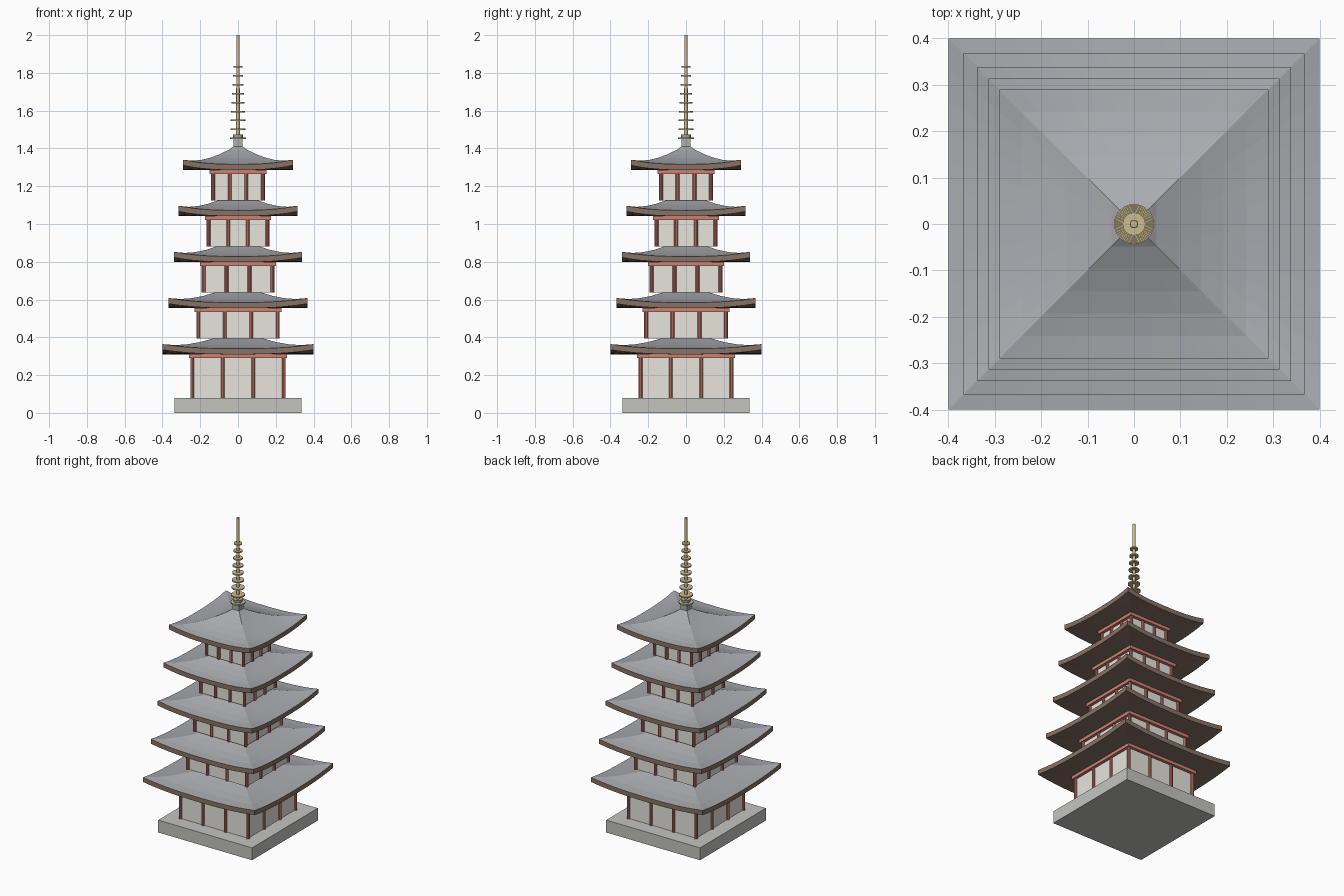
import bpy, bmesh, math

if "Cube" in bpy.data.objects:
    bpy.data.objects.remove(bpy.data.objects["Cube"])


def mat(name, r, g, b):
    m = bpy.data.materials.new(name)
    m.diffuse_color = (r, g, b, 1)
    m.use_nodes = True
    m.node_tree.nodes["Principled BSDF"].inputs["Base Color"].default_value = m.diffuse_color
    return m


STONE = mat("stone", 0.55, 0.55, 0.52)
PLASTER = mat("plaster", 0.80, 0.78, 0.72)
RED = mat("red_paint", 0.62, 0.22, 0.17)
TILE = mat("tile", 0.40, 0.41, 0.44)
WOOD = mat("dark_wood", 0.24, 0.17, 0.13)
BRONZE = mat("bronze", 0.60, 0.51, 0.28)
DARK = mat("dark_bronze", 0.42, 0.42, 0.38)


def box(name, half, z0, z1, m):
    bpy.ops.mesh.primitive_cube_add(size=1, location=(0, 0, (z0 + z1) / 2))
    o = bpy.context.object
    o.scale = (2 * half, 2 * half, z1 - z0)
    bpy.ops.object.transform_apply(location=False, rotation=False, scale=True)
    o.name = name
    o.data.materials.append(m)
    return o


def cyl(name, r, z0, z1, m, x=0, y=0, sides=24, r_top=None):
    bpy.ops.mesh.primitive_cone_add(vertices=sides, radius1=r, radius2=r if r_top is None else r_top,
                                    depth=z1 - z0, location=(x, y, (z0 + z1) / 2))
    o = bpy.context.object
    o.name = name
    o.data.materials.append(m)
    bpy.ops.object.shade_smooth_by_angle()
    return o


def four_sided(name, rows, n, m):
    """Skin square rings; each row is a function of u in -1..1 giving (half width, z)."""
    bm = bmesh.new()
    rings = []
    for row in rows:
        ring = []
        for s in range(4):
            for i in range(n):
                u = -1 + 2 * i / n
                w, z = row(u)
                x, y = u * w, -w
                for _ in range(s):
                    x, y = -y, x
                ring.append(bm.verts.new((x, y, z)))
        rings.append(ring)
    for a, b in zip(rings, rings[1:]):
        for i in range(4 * n):
            j = (i + 1) % (4 * n)
            bm.faces.new((a[i], a[j], b[j], b[i]))
    me = bpy.data.meshes.new(name)
    bm.to_mesh(me)
    bm.free()
    o = bpy.data.objects.new(name, me)
    bpy.context.collection.objects.link(o)
    me.materials.append(m)
    return o


RISE, LIFT, THICK = 0.105, 0.024, 0.03


def roof(k, half, z):
    def row(t, top):
        w = half * max(1 - t, 0.03)
        base = z + (THICK + RISE * t ** 1.7 if top else 0)
        return lambda u: (w, base + LIFT * abs(u) ** 2.6 * (1 - t) ** 3)
    # concave tiled surface with raised corners
    four_sided(f"roof_tiles_{k}", [row(i / 6, True) for i in range(7)], 12, TILE)
    # eave edge and underside
    under = [row(t, False) for t in (0.9, 0.5, 0.33, 0.17, 0)]
    four_sided(f"roof_eaves_{k}", under + [row(0, True)], 12, WOOD)


# stone platform
box("platform", 0.336, 0, 0.08, STONE)

# storeys: column line, wall bottom, eave bottom, eave half width
storeys = [(0.242, 0.08, 0.310, 0.400),
           (0.211, 0.395, 0.554, 0.367),
           (0.182, 0.637, 0.798, 0.338),
           (0.156, 0.882, 1.042, 0.314),
           (0.132, 1.125, 1.286, 0.290)]
for k, (c, z0, z1, eave) in enumerate(storeys, 1):
    box(f"walls_{k}", c - 0.001, z0, z1 - 0.01, PLASTER)
    box(f"beam_{k}", c + 0.018, z1 - 0.02, z1 + 0.001, RED)
    for i in range(4):
        for j in range(4):
            if i in (0, 3) or j in (0, 3):
                cyl(f"column_{k}_{i}{j}", 0.0105, z0, z1 - 0.015, RED,
                    c * (2 * i / 3 - 1), c * (2 * j / 3 - 1), 10)
    roof(k, eave, z1)

# finial base, mast and nine rings
box("finial_base", 0.024, 1.405, 1.45, DARK)
cyl("finial_bowl", 0.024, 1.45, 1.475, DARK, r_top=0.028)
cyl("finial_mast", 0.0105, 1.44, 2.0, BRONZE, sides=16, r_top=0.008)
for i in range(9):
    z = 1.453 + i * 0.0475
    cyl(f"finial_ring_{i + 1}", 0.043 - i * 0.0023, z - 0.004, z + 0.004, BRONZE)
